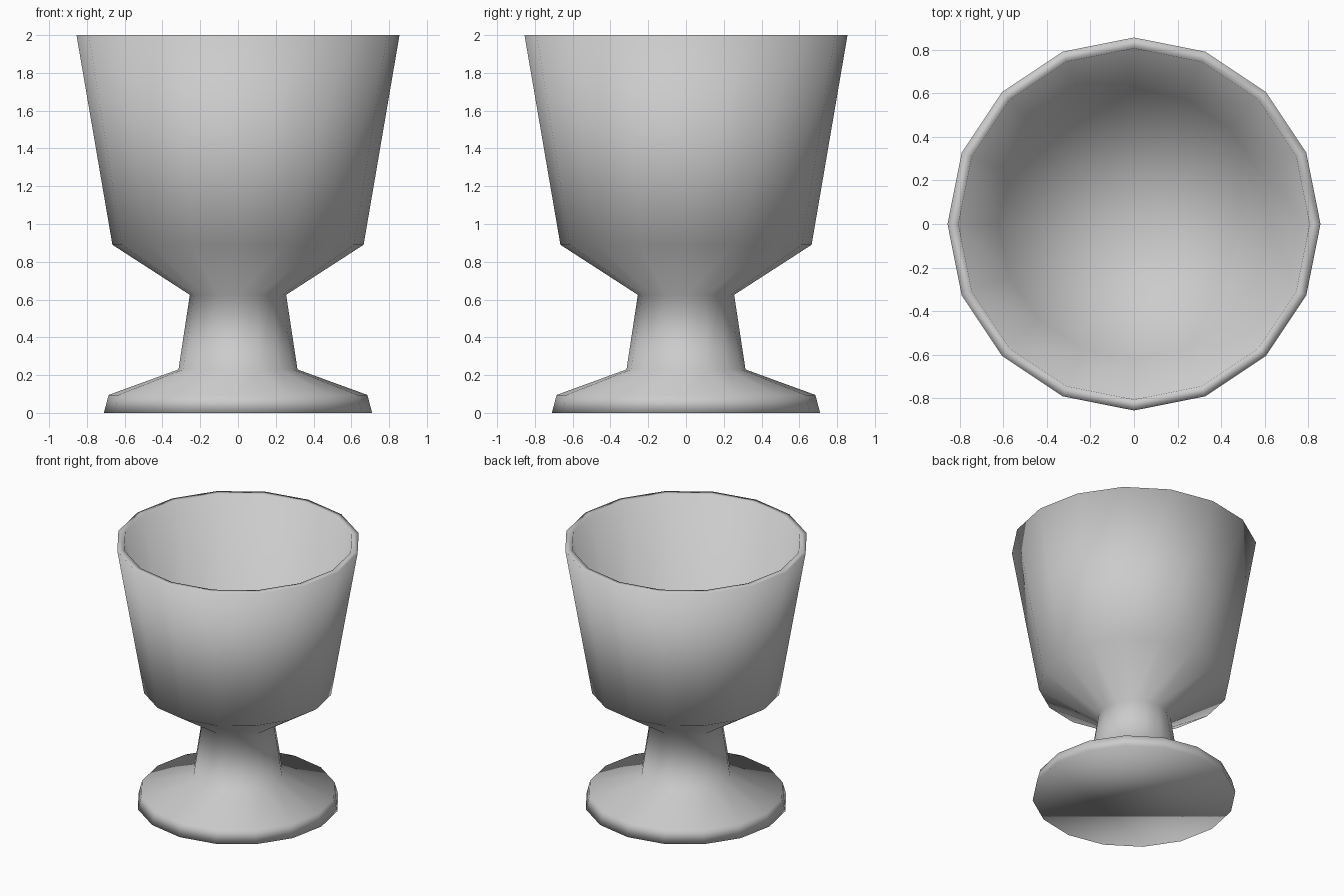
import bpy, bmesh, math

if "Cube" in bpy.data.objects:
    bpy.data.objects.remove(bpy.data.objects["Cube"])

SIDES = 16

# Goblet profile (radius, height): foot, stem, bowl, rim, then down the inside
PROFILE = [
    (0.71, 0.0), (0.685, 0.095), (0.315, 0.23), (0.255, 0.625),
    (0.665, 0.89), (0.855, 2.0),
    (0.805, 2.0), (0.62, 0.925), 
]
INNER_BOTTOM = 0.70

bm = bmesh.new()


def ring(r, z):
    return [bm.verts.new((r * math.cos(2 * math.pi * i / SIDES),
                          r * math.sin(2 * math.pi * i / SIDES), z))
            for i in range(SIDES)]


# Lathed walls
rings = [ring(r, z) for r, z in PROFILE]
for a, b in zip(rings, rings[1:]):
    for i in range(SIDES):
        j = (i + 1) % SIDES
        bm.faces.new((a[i], a[j], b[j], b[i]))

# Flat underside and shallow conical bowl floor
bm.faces.new(rings[0][::-1])
centre = bm.verts.new((0, 0, INNER_BOTTOM))
last = rings[-1]
for i in range(SIDES):
    bm.faces.new((last[i], last[(i + 1) % SIDES], centre))

bmesh.ops.recalc_face_normals(bm, faces=bm.faces)
for f in bm.faces:
    f.smooth = True

mesh = bpy.data.meshes.new("goblet")
bm.to_mesh(mesh)
bm.free()
bpy.context.collection.objects.link(bpy.data.objects.new("goblet", mesh))
